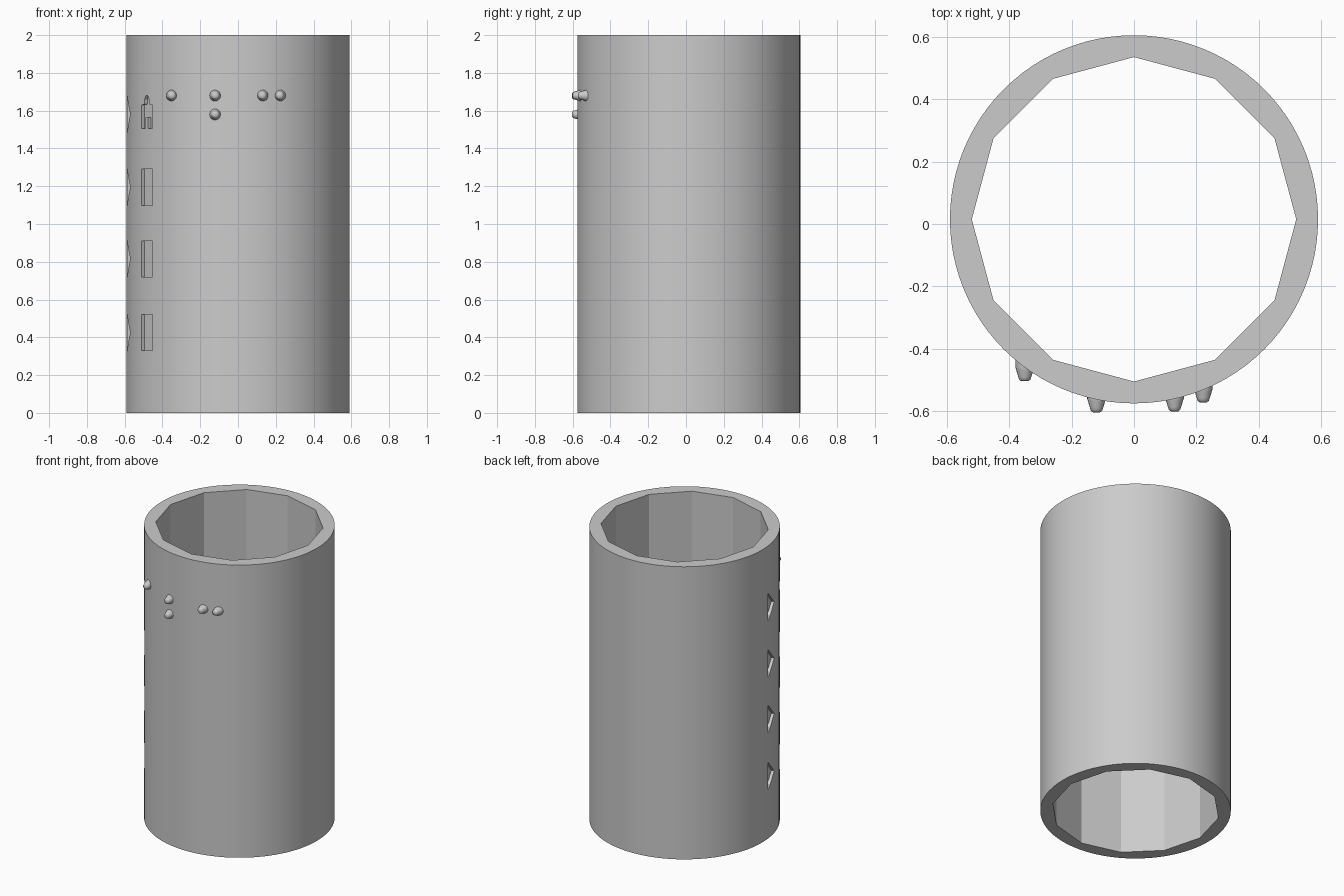
import bpy, bmesh
from math import cos, sin, radians, pi
from mathutils import Vector

cube = bpy.data.objects.get("Cube")
if cube:
    bpy.data.objects.remove(cube)

CENTRE = Vector((0, 0.015, 0))
RADIUS, BORE, HEIGHT, DEPTH = 0.59, 0.52, 2.0, 0.02

grey = bpy.data.materials.new("plain grey")
grey.use_nodes = True
grey.diffuse_color = (0.6, 0.6, 0.6, 1)
grey.node_tree.nodes["Principled BSDF"].inputs["Base Color"].default_value = (0.6, 0.6, 0.6, 1)


def add_object(name, bm):
    bmesh.ops.recalc_face_normals(bm, faces=bm.faces)
    mesh = bpy.data.meshes.new(name)
    bm.to_mesh(mesh)
    bm.free()
    mesh.materials.append(grey)
    obj = bpy.data.objects.new(name, mesh)
    bpy.context.collection.objects.link(obj)
    return obj


def prism(name, base, offset):
    """Solid made by sweeping a flat outline along an offset."""
    bm = bmesh.new()
    low = [bm.verts.new(p) for p in base]
    high = [bm.verts.new(p + offset) for p in base]
    bm.faces.new(low)
    bm.faces.new(high)
    for i in range(len(base)):
        j = (i + 1) % len(base)
        bm.faces.new((low[i], low[j], high[j], high[i]))
    return add_object(name, bm)


def drum(name, radius, sides, z0, z1):
    ring = [CENTRE + Vector((radius * cos(2 * pi * i / sides),
                             radius * sin(2 * pi * i / sides), z0)) for i in range(sides)]
    return prism(name, ring, Vector((0, 0, z1 - z0)))


def pocket(angle, z, outline):
    """Cutter for a shallow pocket; outline is in tangent and height units."""
    a = radians(angle)
    out = Vector((cos(a), sin(a), 0))
    along = Vector((-sin(a), cos(a), 0))
    floor = CENTRE + out * (RADIUS - DEPTH) + Vector((0, 0, z))
    points = [floor + along * t + Vector((0, 0, h)) for t, h in outline]
    return prism("pocket_cutter", points, out * 0.1)


def cut(target, cutter):
    mod = target.modifiers.new("cut", "BOOLEAN")
    mod.operation = "DIFFERENCE"
    mod.solver = "EXACT"
    mod.object = cutter
    graph = bpy.context.evaluated_depsgraph_get()
    result = bpy.data.meshes.new_from_object(target.evaluated_get(graph))
    target.modifiers.clear()
    target.data = result
    bpy.data.objects.remove(cutter)


# Round tube with a twelve-sided bore
tube = drum("tube", RADIUS, 96, 0, HEIGHT)
cut(tube, drum("bore_cutter", BORE, 12, -0.1, HEIGHT + 0.1))

# Sunken triangles and, beside them, sunken bars
triangle = [(-0.046, -0.098), (0.046, 0), (-0.046, 0.098)]
bar = [(-0.05, -0.096), (0.05, -0.096), (0.05, 0.096), (-0.05, 0.096)]
for z in (1.58, 1.195, 0.815, 0.425):
    cut(tube, pocket(190.5, z, triangle))
    if z < 1.5:
        cut(tube, pocket(215, z, bar))

# Sunken standing figure above the bars
half = [(0.012, -0.08), (0.05, -0.08), (0.05, 0.045), (0.02, 0.05), (0.02, 0.075), (0.008, 0.095)]
figure = [(0, -0.02), (0.012, -0.02)] + half + [(-t, h) for t, h in reversed(half)] + [(-0.012, -0.02)]
cut(tube, pocket(215, 1.585, figure))


# Rounded studs pointing forward
def stud(name, x, tip, z):
    profile = [(0.03, 0.085), (0.03, 0.045), (0.027, 0.035), (0.021, 0.015),
               (0.018, 0.006), (0.011, 0.001)]
    sides = 20
    bm = bmesh.new()
    rings = [[bm.verts.new((x + r * cos(2 * pi * i / sides), tip + d,
                            z + r * sin(2 * pi * i / sides))) for i in range(sides)]
             for r, d in profile]
    for a, b in zip(rings, rings[1:]):
        for i in range(sides):
            j = (i + 1) % sides
            bm.faces.new((a[i], a[j], b[j], b[i]))
    bm.faces.new(rings[0])
    bm.faces.new(rings[-1])
    return add_object(name, bm)


studs = [stud("stud_%d" % n, *place) for n, place in enumerate((
    (-0.35, -0.505, 1.68), (-0.12, -0.605, 1.68), (-0.12, -0.605, 1.58),
    (0.13, -0.602, 1.68), (0.222, -0.573, 1.68)), 1)]


# Smooth the curved skins, keep real edges sharp
def smooth(objects, degrees):
    bpy.ops.object.select_all(action="DESELECT")
    for obj in objects:
        obj.select_set(True)
    bpy.context.view_layer.objects.active = objects[0]
    bpy.ops.object.shade_smooth_by_angle(angle=radians(degrees))


smooth([tube], 20)
smooth(studs, 60)
